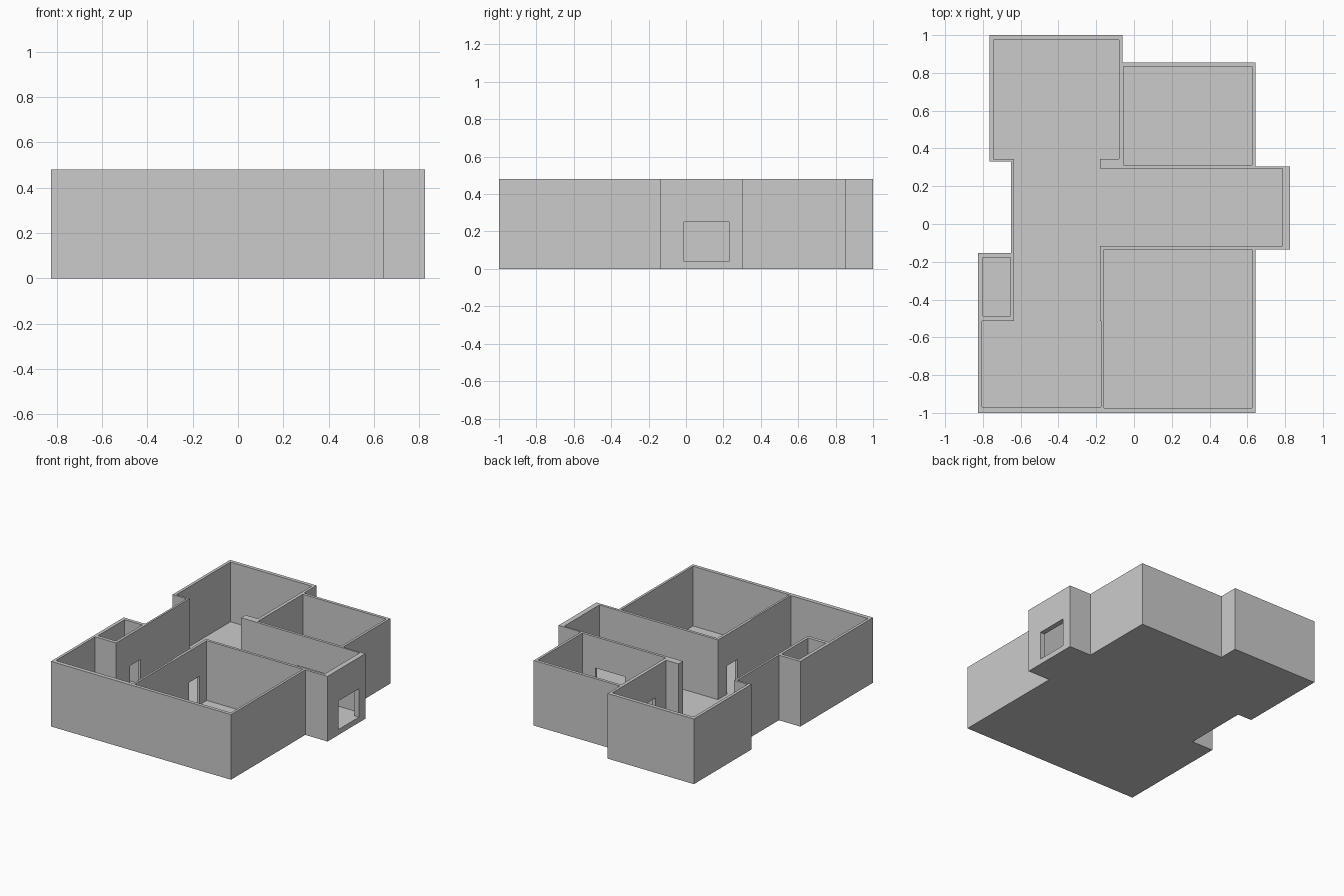
import bpy, bmesh

if "Cube" in bpy.data.objects:
    bpy.data.objects.remove(bpy.data.objects["Cube"])

FLOOR, DOOR_TOP, WALL_TOP = 0.04, 0.25, 0.48


def prism(name, points, z0, z1):
    """Extrude a plan outline from z0 up to z1."""
    bm = bmesh.new()
    face = bm.faces.new([bm.verts.new((x, y, z0)) for x, y in points])
    top = bmesh.ops.extrude_face_region(bm, geom=[face])["geom"]
    verts = [g for g in top if isinstance(g, bmesh.types.BMVert)]
    bmesh.ops.translate(bm, verts=verts, vec=(0, 0, z1 - z0))
    bmesh.ops.recalc_face_normals(bm, faces=bm.faces)
    mesh = bpy.data.meshes.new(name)
    bm.to_mesh(mesh)
    bm.free()
    ob = bpy.data.objects.new(name, mesh)
    bpy.context.collection.objects.link(ob)
    return ob


def rect(x0, x1, y0, y1):
    return [(x0, y0), (x1, y0), (x1, y1), (x0, y1)]


def cut(target, cutter):
    """Subtract the cutter, then discard it."""
    cutter.hide_render = True
    mod = target.modifiers.new("cut", "BOOLEAN")
    mod.operation = "DIFFERENCE"
    mod.solver = "EXACT"
    mod.object = cutter
    bpy.context.view_layer.objects.active = target
    bpy.ops.object.modifier_apply(modifier=mod.name)
    bpy.data.objects.remove(cutter, do_unlink=True)


# Solid block following the outside of the house
shell = prism("house_shell", [
    (-0.765, 1), (-0.06, 1), (-0.06, 0.855), (0.643, 0.855), (0.643, 0.305),
    (0.825, 0.305), (0.825, -0.135), (0.643, -0.135), (0.643, -1), (-0.825, -1),
    (-0.825, -0.153), (-0.65, -0.153), (-0.65, 0.33), (-0.765, 0.33),
], 0, WALL_TOP)

# Hollow rooms: connected living space and hall, then three closed rooms
living = [
    (-0.743, 0.973), (-0.08, 0.973), (-0.08, 0.345), (-0.18, 0.345),
    (-0.18, 0.293), (0.787, 0.293), (0.787, -0.116), (-0.18, -0.116),
    (-0.18, -0.513), (-0.175, -0.513), (-0.175, -0.97), (-0.805, -0.97),
    (-0.805, -0.513), (-0.635, -0.513), (-0.635, 0.345), (-0.743, 0.345),
]
rooms = {
    "living_space": living,
    "back_room": rect(-0.055, 0.625, 0.313, 0.833),
    "front_room": rect(-0.16, 0.625, -0.975, -0.136),
    "small_room": rect(-0.80, -0.655, -0.487, -0.178),
}
for name, outline in rooms.items():
    cut(shell, prism(name, outline, FLOOR, WALL_TOP + 0.1))

# Doorways: plan rectangles crossing each wall
doorways = {
    "entrance": (0.77, 0.85, -0.01, 0.23),
    "back_room_wide_door": (0.28, 0.52, 0.28, 0.33),
    "back_room_side_door": (-0.10, -0.04, 0.47, 0.59),
    "front_room_door": (-0.20, -0.14, -0.34, -0.22),
    "small_room_door": (-0.67, -0.62, -0.35, -0.23),
}
for name, bounds in doorways.items():
    cut(shell, prism(name, rect(*bounds), FLOOR, DOOR_TOP))
